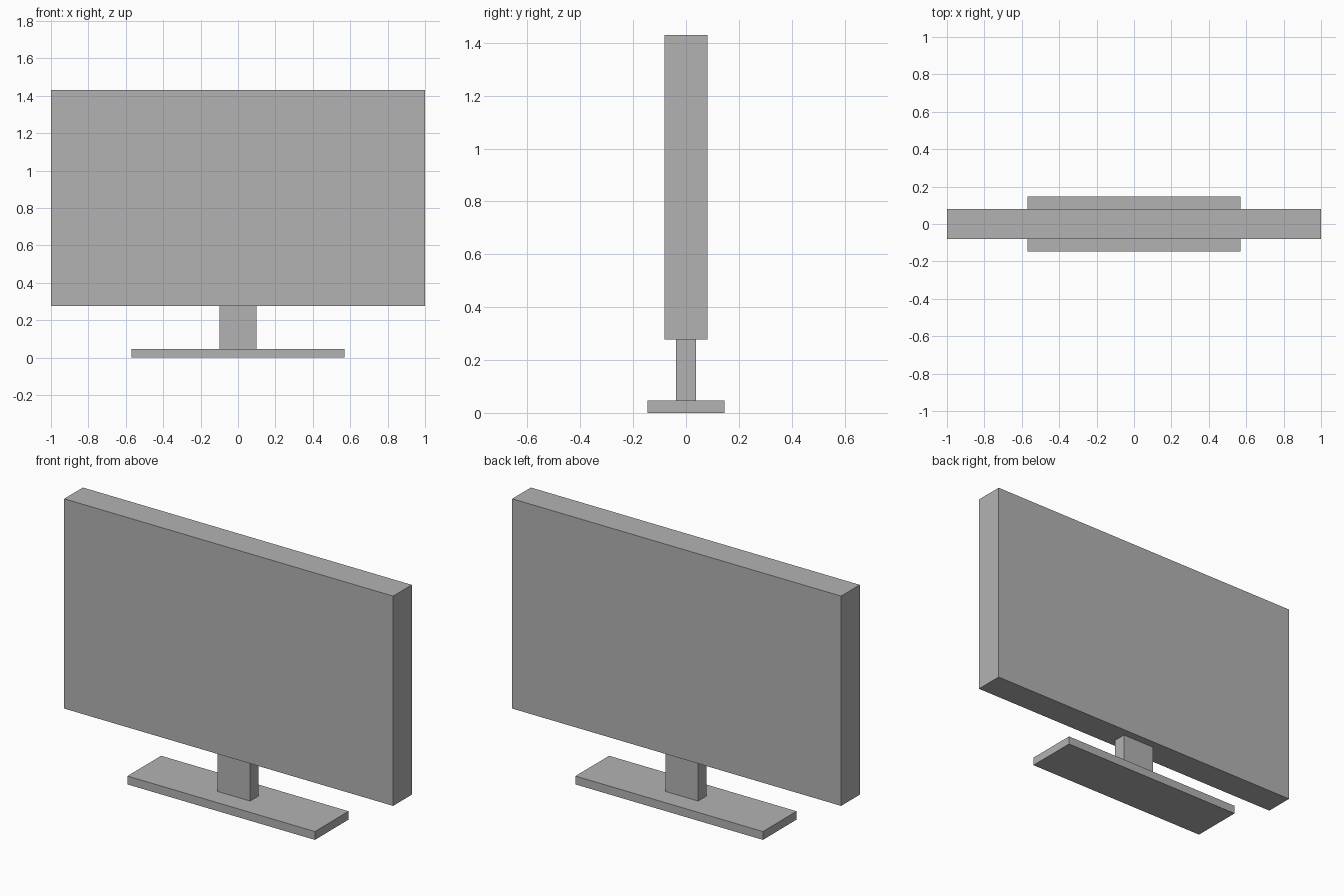
import bpy

cube = bpy.data.objects.get("Cube")
if cube:
    bpy.data.objects.remove(cube, do_unlink=True)

# One plain grey for the whole model
grey = bpy.data.materials.new("mid_grey")
grey.use_nodes = True
colour = (0.45, 0.45, 0.45, 1)
grey.diffuse_color = colour
grey.node_tree.nodes["Principled BSDF"].inputs["Base Color"].default_value = colour


def box(name, width, depth, bottom, top):
    """Centred box standing between two heights."""
    bpy.ops.mesh.primitive_cube_add(size=1, location=(0, 0, (bottom + top) / 2))
    obj = bpy.context.object
    obj.name = name
    obj.scale = (width, depth, top - bottom)
    bpy.ops.object.transform_apply(location=False, rotation=False, scale=True)
    obj.data.materials.append(grey)
    return obj


BASE_TOP = 0.046
PANEL_BOTTOM = 0.277

# Foot, neck and display panel
box("stand_base", 1.14, 0.292, 0, BASE_TOP)
box("stand_neck", 0.2, 0.074, BASE_TOP, PANEL_BOTTOM)
box("screen_panel", 2.0, 0.162, PANEL_BOTTOM, 1.43)
